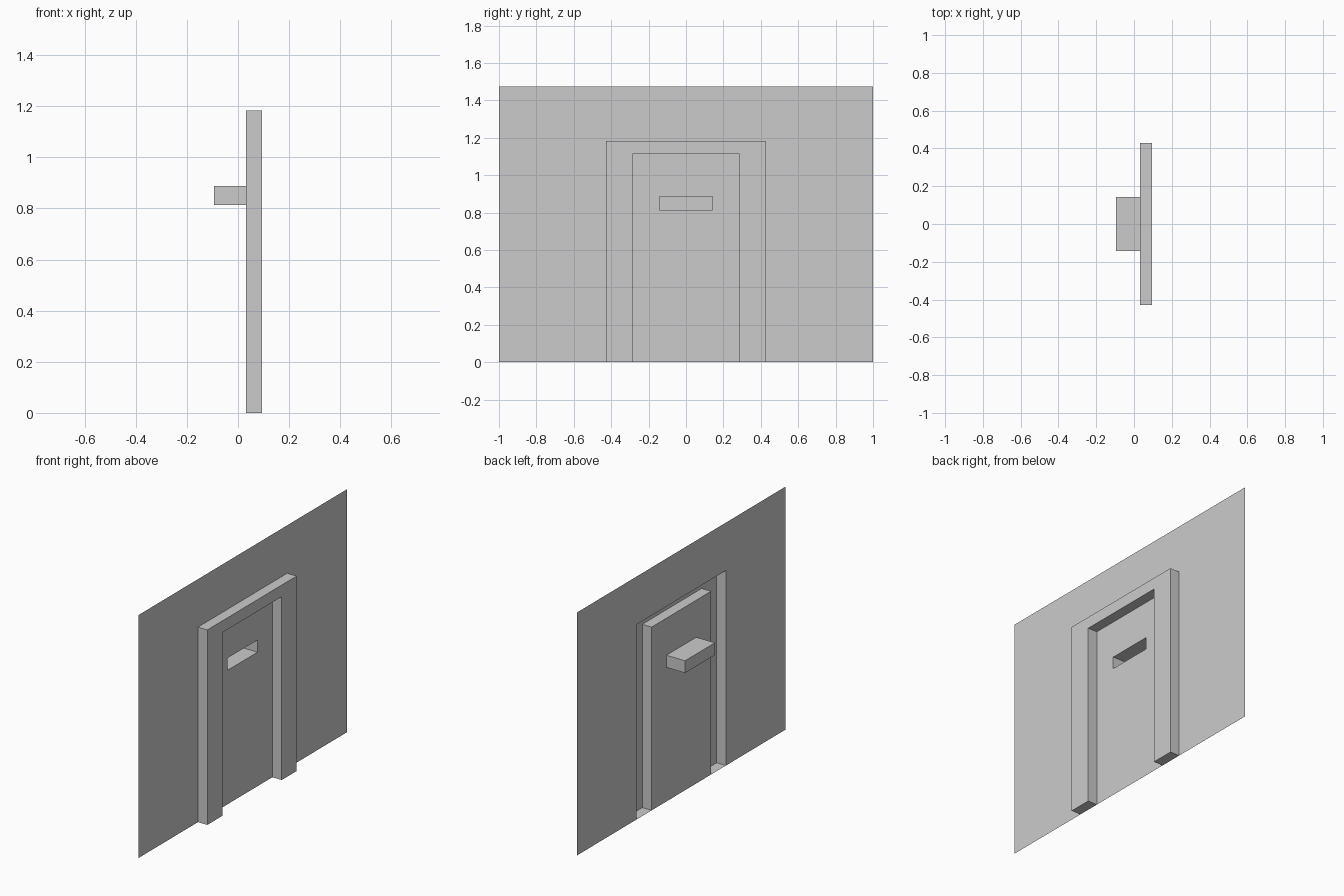
import bpy

if "Cube" in bpy.data.objects:
    bpy.data.objects.remove(bpy.data.objects["Cube"])

WALL_X, FRAME_X, SLOT_X = 0.031, 0.094, -0.094
WALL = (1.0, 1.474)       # half width, top
FRAME = (0.428, 1.183)
DOOR = (0.285, 1.112)
SLOT_W, SLOT_Z0, SLOT_Z1 = 0.143, 0.813, 0.887


def make(name, verts, faces):
    mesh = bpy.data.meshes.new(name)
    mesh.from_pydata(verts, [], faces)
    mesh.update()
    obj = bpy.data.objects.new(name, mesh)
    bpy.context.collection.objects.link(obj)
    return obj


def arch(outer, inner):
    """Outline (y, z) of a rectangle with a doorway cut from its bottom."""
    (ow, ot), (iw, it) = outer, inner
    return [(-ow, 0), (-iw, 0), (-iw, it), (iw, it),
            (iw, 0), (ow, 0), (ow, ot), (-ow, ot)]


def rect(w, z0, z1):
    return [(-w, z0), (w, z0), (w, z1), (-w, z1)]


def at_x(outline, x):
    return [(x, y, z) for y, z in outline]


def pushed(name, outline, x0, x1):
    """Outline pushed from x0 to x1: sides and an end cap, open at x0."""
    n = len(outline)
    sides = [(i, (i + 1) % n, n + (i + 1) % n, n + i) for i in range(n)]
    return make(name, at_x(outline, x0) + at_x(outline, x1),
                sides + [tuple(range(n, 2 * n))])


# Thin wall sheet with an opening behind the frame
make("wall", at_x(arch(WALL, FRAME), WALL_X), [tuple(range(8))])

# Raised door frame, hollow at the back
pushed("door_frame", arch(FRAME, DOOR), WALL_X, FRAME_X)

# Door sheet, a ring of faces around the slot opening
slot = rect(SLOT_W, SLOT_Z0, SLOT_Z1)
ring = [(i, (i + 1) % 4, 4 + (i + 1) % 4, 4 + i) for i in range(4)]
make("door", at_x(rect(DOOR[0], 0, DOOR[1]) + slot, WALL_X), ring)

# Recessed slot box, open towards the front of the door
pushed("slot_recess", slot, WALL_X, SLOT_X)
